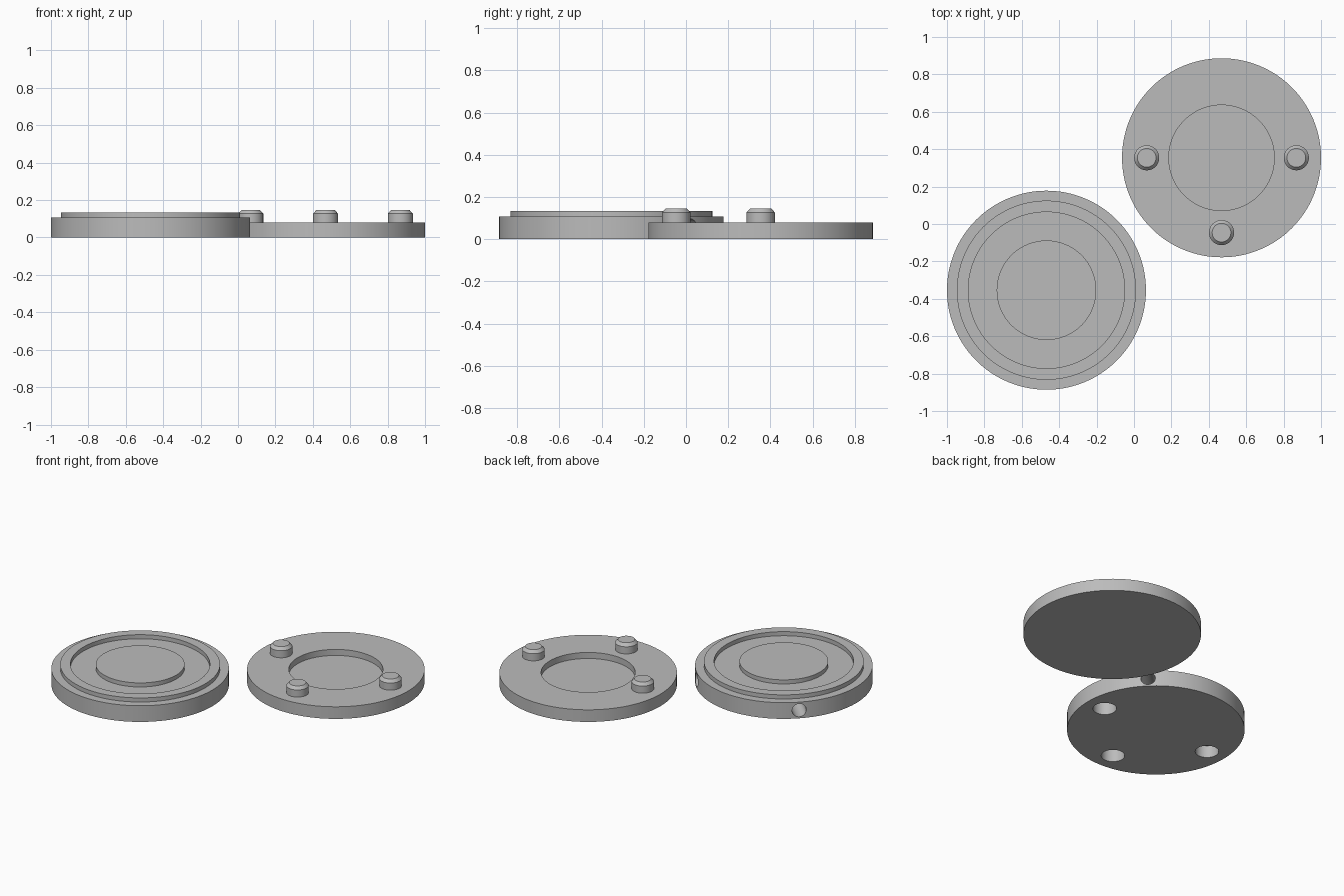
import bpy
import bmesh
import math
from mathutils import Matrix, Vector

if "Cube" in bpy.data.objects:
    bpy.data.objects.remove(bpy.data.objects["Cube"])

R = 0.532                                   # disc radius
SOCKET_DISC = Vector((-0.468, -0.354, 0))   # disc with ring, boss and sockets
PEG_DISC = Vector((0.468, 0.354, 0))        # disc with pegs
PEG_OFFSETS = [Vector((-0.4, 0, 0)), Vector((0.4, 0, 0)), Vector((0, -0.4, 0))]

grey = bpy.data.materials.new("mid_grey")
grey.diffuse_color = (0.5, 0.5, 0.5, 1)
grey.use_nodes = True
grey.node_tree.nodes["Principled BSDF"].inputs["Base Color"].default_value = grey.diffuse_color


def lathe(name, profile, location, steps=128):
    """Revolve an (r, z) profile that starts and ends on the axis."""
    bm = bmesh.new()
    verts = [bm.verts.new((r, 0, z)) for r, z in profile]
    edges = [bm.edges.new(pair) for pair in zip(verts, verts[1:])]
    bmesh.ops.spin(bm, geom=verts + edges, cent=(0, 0, 0), axis=(0, 0, 1),
                   angle=2 * math.pi, steps=steps, use_merge=True)
    bmesh.ops.remove_doubles(bm, verts=bm.verts, dist=1e-5)
    bmesh.ops.recalc_face_normals(bm, faces=bm.faces)
    mesh = bpy.data.meshes.new(name)
    bm.to_mesh(mesh)
    bm.free()
    mesh.materials.append(grey)
    obj = bpy.data.objects.new(name, mesh)
    obj.location = location
    bpy.context.collection.objects.link(obj)
    return obj


def activate(obj):
    bpy.ops.object.select_all(action='DESELECT')
    obj.select_set(True)
    bpy.context.view_layer.objects.active = obj


def cut(target, cutter):
    """Subtract the cutter from the target, then remove the cutter."""
    cutter.hide_render = True
    mod = target.modifiers.new("cut", 'BOOLEAN')
    mod.operation = 'DIFFERENCE'
    mod.solver = 'EXACT'
    mod.object = cutter
    activate(target)
    bpy.ops.object.modifier_apply(modifier=mod.name)
    bpy.data.objects.remove(cutter)


# Socket disc: body, raised ring and centre boss
socket_disc = lathe("socket_disc", [
    (0, 0), (R, 0), (R, 0.107), (0.479, 0.107), (0.479, 0.134), (0.418, 0.134),
    (0.418, 0.107), (0.266, 0.107), (0.266, 0.134), (0, 0.134)], SOCKET_DISC)

# Blind sockets in the underside
for offset in PEG_OFFSETS:
    cut(socket_disc, lathe("socket_cutter", [
        (0, -0.05), (0.0705, -0.05), (0.0705, 0.08), (0, 0.08)],
        SOCKET_DISC + offset, 48))

# Radial side holes
for degrees in (45, 135):
    hole = lathe("side_hole_cutter", [
        (0, 0.33), (0.043, 0.33), (0.043, 0.6), (0, 0.6)], (0, 0, 0), 48)
    hole.matrix_world = (Matrix.Translation(SOCKET_DISC + Vector((0, 0, 0.053)))
                         @ Matrix.Rotation(math.radians(degrees), 4, 'Z')
                         @ Matrix.Rotation(math.radians(90), 4, 'Y'))
    cut(socket_disc, hole)

# Peg disc with a centre recess
parts = [socket_disc, lathe("peg_disc", [
    (0, 0), (R, 0), (R, 0.08), (0.282, 0.08), (0.282, 0.04), (0, 0.04)], PEG_DISC)]

# Chamfered pegs
for offset in PEG_OFFSETS:
    parts.append(lathe("peg", [
        (0, 0.07), (0.067, 0.07), (0.067, 0.127), (0.05, 0.146), (0, 0.146)],
        PEG_DISC + offset, 48))

for part in parts:
    activate(part)
    bpy.ops.object.shade_smooth_by_angle(angle=math.radians(30))
